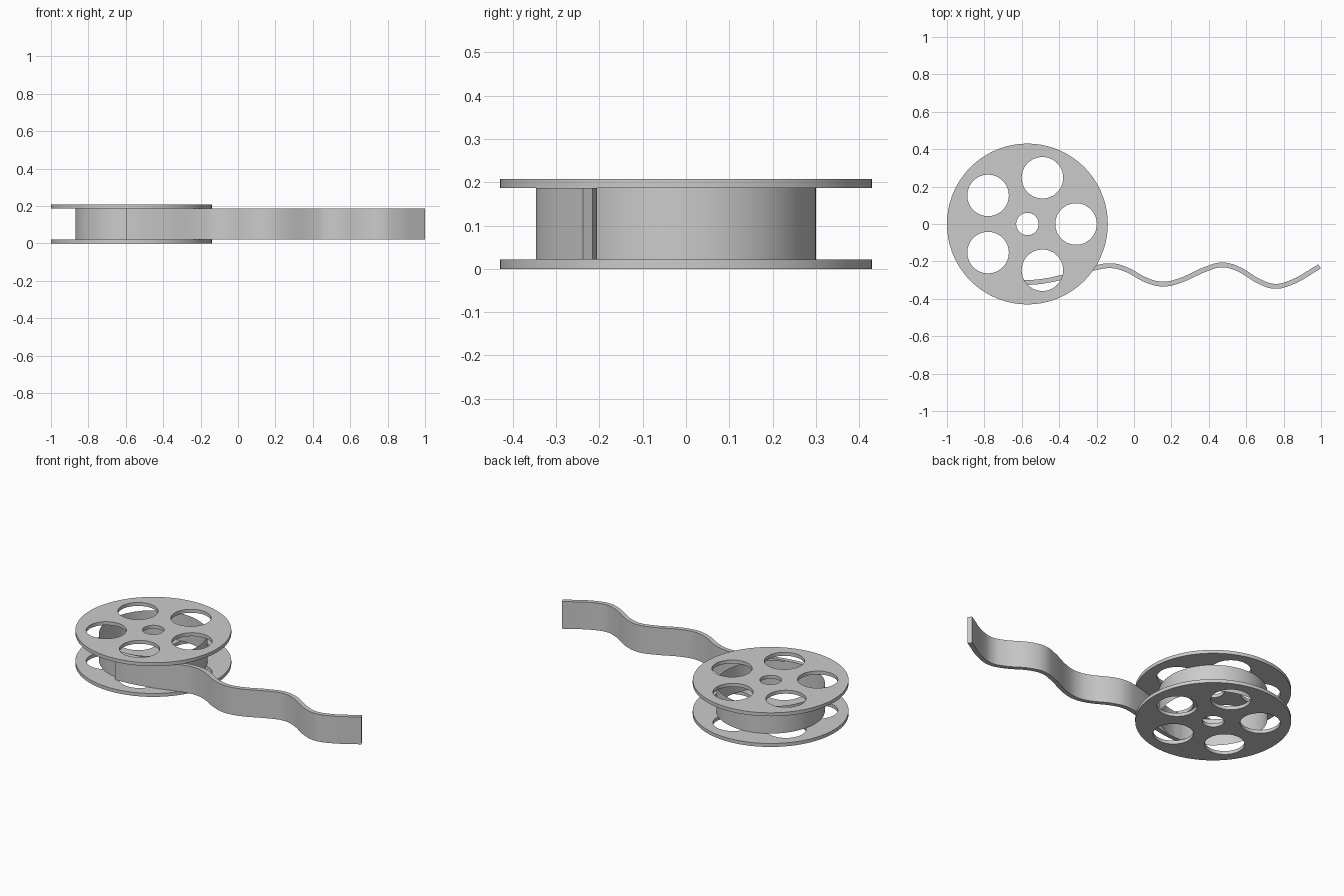
import bpy
from math import cos, sin, tau

if "Cube" in bpy.data.objects:
    bpy.data.objects.remove(bpy.data.objects["Cube"])

CX = -0.57                    # reel axis
FLANGE_R, FLANGE_T = 0.43, 0.021
HEIGHT = 0.208
MID_Z = HEIGHT / 2
GAP = HEIGHT - 2 * FLANGE_T   # width of the film between flanges


def finish(obj):
    """Turn a curve into a mesh and smooth its rounded sides."""
    bpy.ops.object.select_all(action='DESELECT')
    obj.select_set(True)
    bpy.context.view_layer.objects.active = obj
    bpy.ops.object.convert(target='MESH')
    bpy.ops.object.shade_smooth_by_angle()


def new_curve(name, fill, extrude, location):
    data = bpy.data.curves.new(name, 'CURVE')
    data.dimensions = '2D'
    data.fill_mode = fill
    data.extrude = extrude
    obj = bpy.data.objects.new(name, data)
    obj.location = location
    bpy.context.collection.objects.link(obj)
    return obj


def add_circle(data, x, y, r, sides):
    s = data.splines.new('POLY')
    s.points.add(sides - 1)
    for i, p in enumerate(s.points):
        a = tau * i / sides
        p.co = (x + r * cos(a), y + r * sin(a), 0, 1)
    s.use_cyclic_u = True


# Flanges: discs with a spindle hole and five round windows
for name, z in (("bottom_flange", FLANGE_T / 2), ("top_flange", HEIGHT - FLANGE_T / 2)):
    flange = new_curve(name, 'BOTH', FLANGE_T / 2, (CX, 0, z))
    add_circle(flange.data, 0, 0, FLANGE_R, 72)
    add_circle(flange.data, 0, 0, 0.06, 32)
    for k in range(5):
        a = tau * k / 5
        add_circle(flange.data, 0.26 * cos(a), 0.26 * sin(a), 0.111, 48)
    finish(flange)

# Wound film: thin open drum between the flanges
bpy.ops.mesh.primitive_cylinder_add(vertices=64, radius=0.30, depth=GAP,
                                    end_fill_type='NOTHING', location=(CX, 0, MID_Z))
drum = bpy.context.object
drum.name = "film_drum"
finish(drum)

# Loose film: wavy ribbon leaving the drum
path = [(-0.60, -0.312), (-0.52, -0.31), (-0.38, -0.284), (-0.21, -0.235),
        (-0.12, -0.223), (-0.05, -0.24), (0.08, -0.306), (0.155, -0.321),
        (0.23, -0.308), (0.39, -0.239), (0.465, -0.219), (0.54, -0.233),
        (0.68, -0.312), (0.75, -0.333), (0.83, -0.317), (0.992, -0.227)]
film = new_curve("film_strip", 'BOTH', GAP / 2, (0, 0, MID_Z))
film.data.resolution_u = 5
spline = film.data.splines.new('BEZIER')
spline.bezier_points.add(len(path) - 1)
for p, (x, y) in zip(spline.bezier_points, path):
    p.co = (x, y, 0)
    p.handle_left_type = p.handle_right_type = 'AUTO'
solid = film.modifiers.new("thickness", 'SOLIDIFY')
solid.thickness = 0.026
solid.offset = 0
finish(film)
